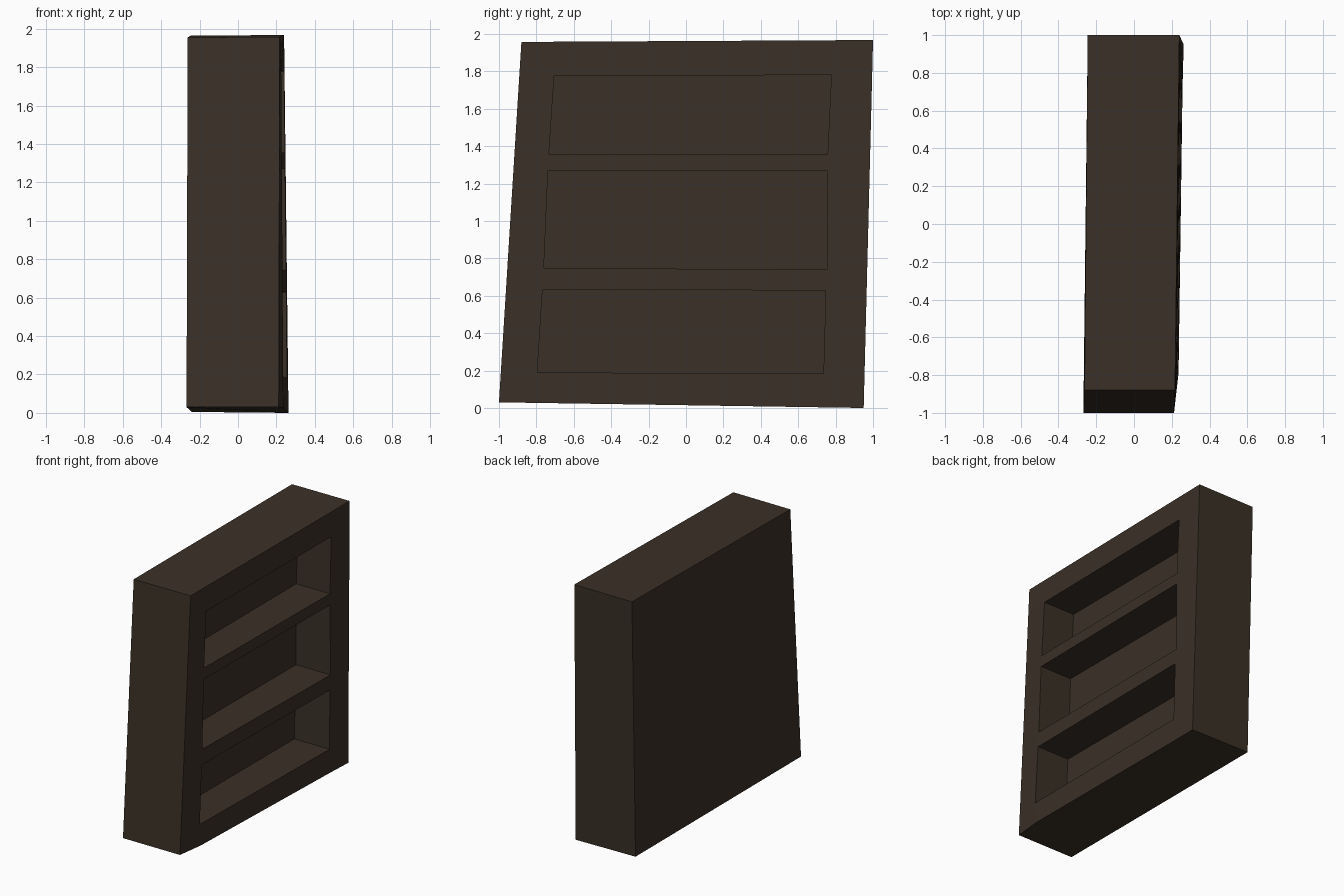
import bpy, bmesh
from mathutils import Vector

if "Cube" in bpy.data.objects:
    bpy.data.objects.remove(bpy.data.objects["Cube"])

# One dark wood colour for the whole bookcase
wood = bpy.data.materials.new("dark_brown_wood")
wood.diffuse_color = (0.043, 0.030, 0.020, 1)
wood.use_nodes = True
wood.node_tree.nodes["Principled BSDF"].inputs["Base Color"].default_value = wood.diffuse_color

RECESS_X = -0.04  # where the compartments end


def make_object(name, faces):
    """Build one closed part from faces given as lists of points."""
    bm = bmesh.new()
    for face in faces:
        bm.faces.new([bm.verts.new(p) for p in face])
    bmesh.ops.remove_doubles(bm, verts=bm.verts, dist=0.0005)
    bmesh.ops.recalc_face_normals(bm, faces=bm.faces)
    mesh = bpy.data.meshes.new(name)
    bm.to_mesh(mesh)
    bm.free()
    mesh.materials.append(wood)
    obj = bpy.data.objects.new(name, mesh)
    bpy.context.collection.objects.link(obj)
    return obj


def deep(p):
    """Point pushed back to the rear of the compartments."""
    return Vector((RECESS_X, p.y, p.z))


# Crooked outer corners: open (+x) side, then rear (-x) side
near_low, near_top = Vector((0.212, -1.0, 0.03)), Vector((0.217, -0.88, 1.957))
far_low, far_top = Vector((0.263, 0.95, 0.0)), Vector((0.24, 1.0, 1.967))
back_near_low, back_near_top = Vector((-0.268, -1.0, 0.03)), Vector((-0.262, -0.88, 1.955))
back_far_low, back_far_top = Vector((-0.24, 0.95, 0.005)), Vector((-0.245, 1.0, 1.965))

# Opening edges, bottom to top: (near y, near z, far y, far z)
levels = [(-0.795, 0.19, 0.735, 0.183), (-0.767, 0.633, 0.747, 0.628),
          (-0.76, 0.748, 0.755, 0.74), (-0.738, 1.27, 0.755, 1.27),
          (-0.733, 1.355, 0.757, 1.355), (-0.705, 1.775, 0.777, 1.78)]

# Front grid rows: outer near, inner near, inner far, outer far
rows = [[near_low, near_low.lerp(far_low, 0.11), near_low.lerp(far_low, 0.885), far_low]]
rows[0][1].x, rows[0][2].x = 0.236, 0.257
for yn, zn, yf, zf in levels:
    tn = (zn - near_low.z) / (near_top.z - near_low.z)
    tf = (zf - far_low.z) / (far_top.z - far_low.z)
    rows.append([near_low.lerp(near_top, tn),
                 Vector((0.236 - 0.012 * tn, yn, zn)),
                 Vector((0.257 - 0.018 * tf, yf, zf)),
                 far_low.lerp(far_top, tf)])
rows.append([near_top, near_top.lerp(far_top, 0.095), near_top.lerp(far_top, 0.88), far_top])

# Carcass: front frame around one tall opening
faces = []
for r, (a, b) in enumerate(zip(rows, rows[1:])):
    for c in range(3):
        if c == 1 and 0 < r < 6:
            continue
        faces.append([a[c], a[c + 1], b[c + 1], b[c]])

# Carcass: outer sides, top, bottom and rear
faces += [
    [r[0] for r in rows] + [back_near_top, back_near_low],
    [r[3] for r in rows] + [back_far_top, back_far_low],
    rows[0] + [back_far_low, back_near_low],
    rows[7] + [back_far_top, back_near_top],
    [back_near_low, back_far_low, back_far_top, back_near_top],
]

# Carcass: recess walls, floor, ceiling and back panel
ring = rows[1:7]
for a, b in zip(ring, ring[1:]):
    for c in (1, 2):
        faces.append([a[c], b[c], deep(b[c]), deep(a[c])])
    faces.append([deep(a[1]), deep(a[2]), deep(b[2]), deep(b[1])])
for r in (ring[0], ring[-1]):
    faces.append([r[1], r[2], deep(r[2]), deep(r[1])])
make_object("bookcase_carcass", faces)

# Shelves between the compartments
for name, low, high in (("lower_shelf", ring[1], ring[2]), ("upper_shelf", ring[3], ring[4])):
    f = [low[1], low[2], high[2], high[1]]
    b = [deep(p) for p in f]
    sides = [[f[i], f[(i + 1) % 4], b[(i + 1) % 4], b[i]] for i in range(4)]
    make_object(name, [f, b] + sides)
